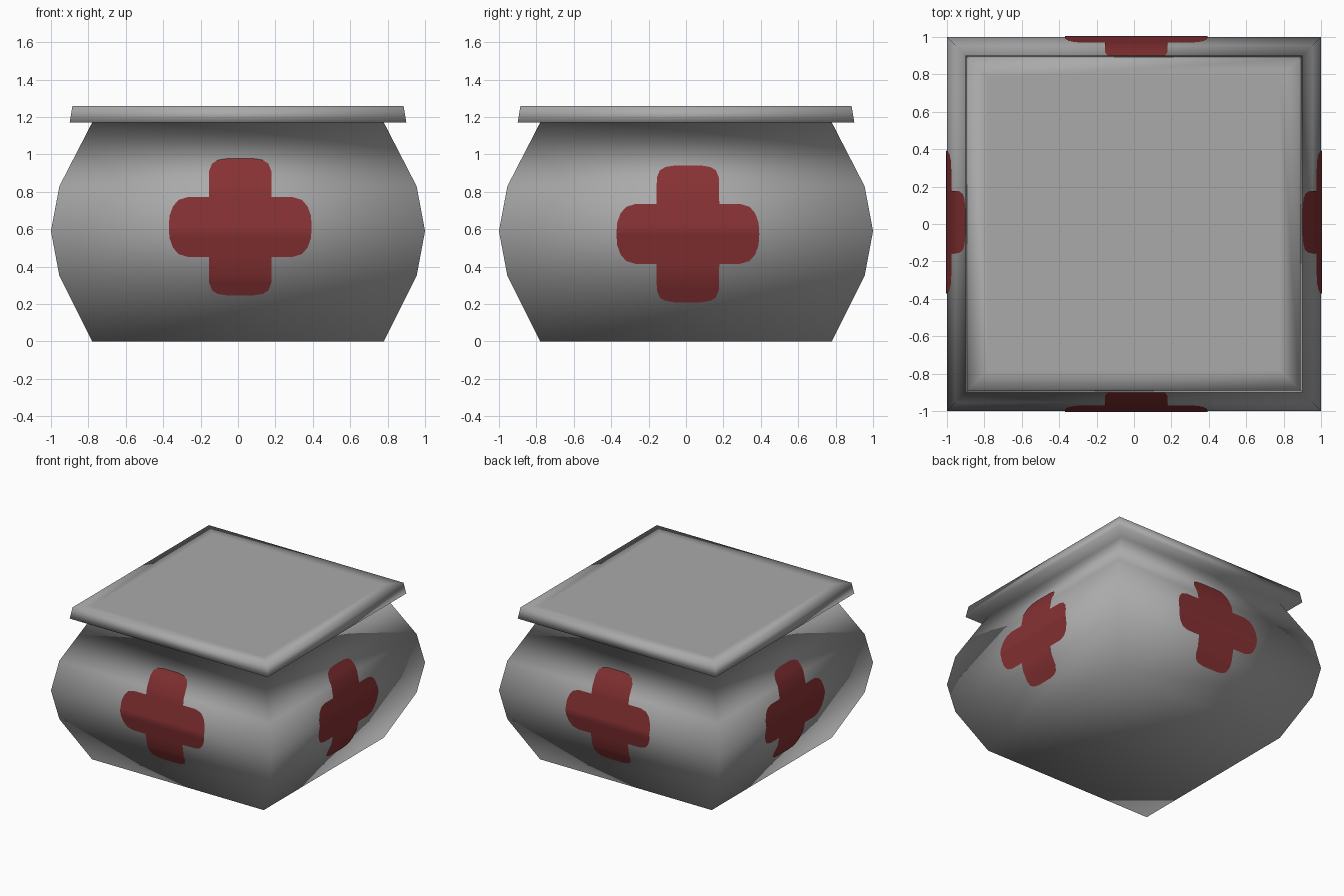
import bpy, bmesh, math
from mathutils import Matrix

if "Cube" in bpy.data.objects:
    bpy.data.objects.remove(bpy.data.objects["Cube"])


def material(name, rgb):
    m = bpy.data.materials.new(name)
    m.diffuse_color = (*rgb, 1)
    m.use_nodes = True
    m.node_tree.nodes["Principled BSDF"].inputs["Base Color"].default_value = m.diffuse_color
    return m


grey = material("grey", (0.40, 0.40, 0.40))
red = material("dark red", (0.24, 0.031, 0.033))


def finish(bm, name, mat):
    for f in bm.faces:
        f.smooth = True
    me = bpy.data.meshes.new(name)
    bm.to_mesh(me)
    bm.free()
    me.materials.append(mat)
    ob = bpy.data.objects.new(name, me)
    bpy.context.collection.objects.link(ob)
    return ob


# box: square rings (half width, height), bulging body then overhanging lid
body = [(0.78, 0), (0.955, 0.35), (1.0, 0.59), (0.955, 0.83), (0.78, 1.17)]
lid = [(0.90, 1.17), (0.885, 1.26), (0.78, 1.26)]
bm = bmesh.new()
rings = [[bm.verts.new((sx * r, sy * r, z)) for sx, sy in ((-1, -1), (1, -1), (1, 1), (-1, 1))]
         for r, z in body + lid]
for a, b in zip(rings, rings[1:]):
    for i in range(4):
        j = (i + 1) % 4
        bm.faces.new((a[i], a[j], b[j], b[i]))
bm.faces.new(rings[0][::-1])
bm.faces.new(rings[-1])
finish(bm, "box_with_lid", grey)


def lerp(table, t):
    for (a, va), (b, vb) in zip(table, table[1:]):
        if a <= t <= b:
            return va + (vb - va) * (t - a) / (b - a)


depth = [(z, r) for r, z in body]
# cross outline: (height from centre, half width) for each arm
tip = [(0.16, 0.168), (0.30, 0.166), (0.34, 0.15), (0.358, 0.12), (0.366, 0.07)]
bar = [(0, 0.382), (0.06, 0.378), (0.11, 0.36), (0.145, 0.33), (0.16, 0.28)]


def cross(name, angle, offset, zc):
    """Thin plate following the bulge of one side."""
    bm = bmesh.new()
    rot = Matrix.Rotation(angle, 3, 'Z')
    for half in (tip, bar):
        table = [(-d, w) for d, w in half[::-1]]
        for sect in ([table, half] if half is tip else [table[:-1] + half]):
            sect = sorted(sect)
            lo, hi = sect[0][0], sect[-1][0]
            levels = sorted({d for d, _ in sect} | {z - zc for z, _ in depth if lo < z - zc < hi})
            prev = None
            for d in levels:
                w, z = lerp(sect, d), zc + d
                y = -lerp(depth, z) - 0.004
                row = [bm.verts.new(rot @ m) for m in
                       (Matrix.Translation((s * w + offset, y, z)).translation for s in (-1, 1))]
                if prev:
                    bm.faces.new((prev[0], prev[1], row[1], row[0]))
                prev = row
    return finish(bm, name, red)


# one cross per side
cross("front_cross", 0, 0.012, 0.612)
cross("back_cross", math.pi, -0.012, 0.612)
cross("right_cross", math.pi / 2, 0.01, 0.575)
cross("left_cross", -math.pi / 2, -0.01, 0.575)
